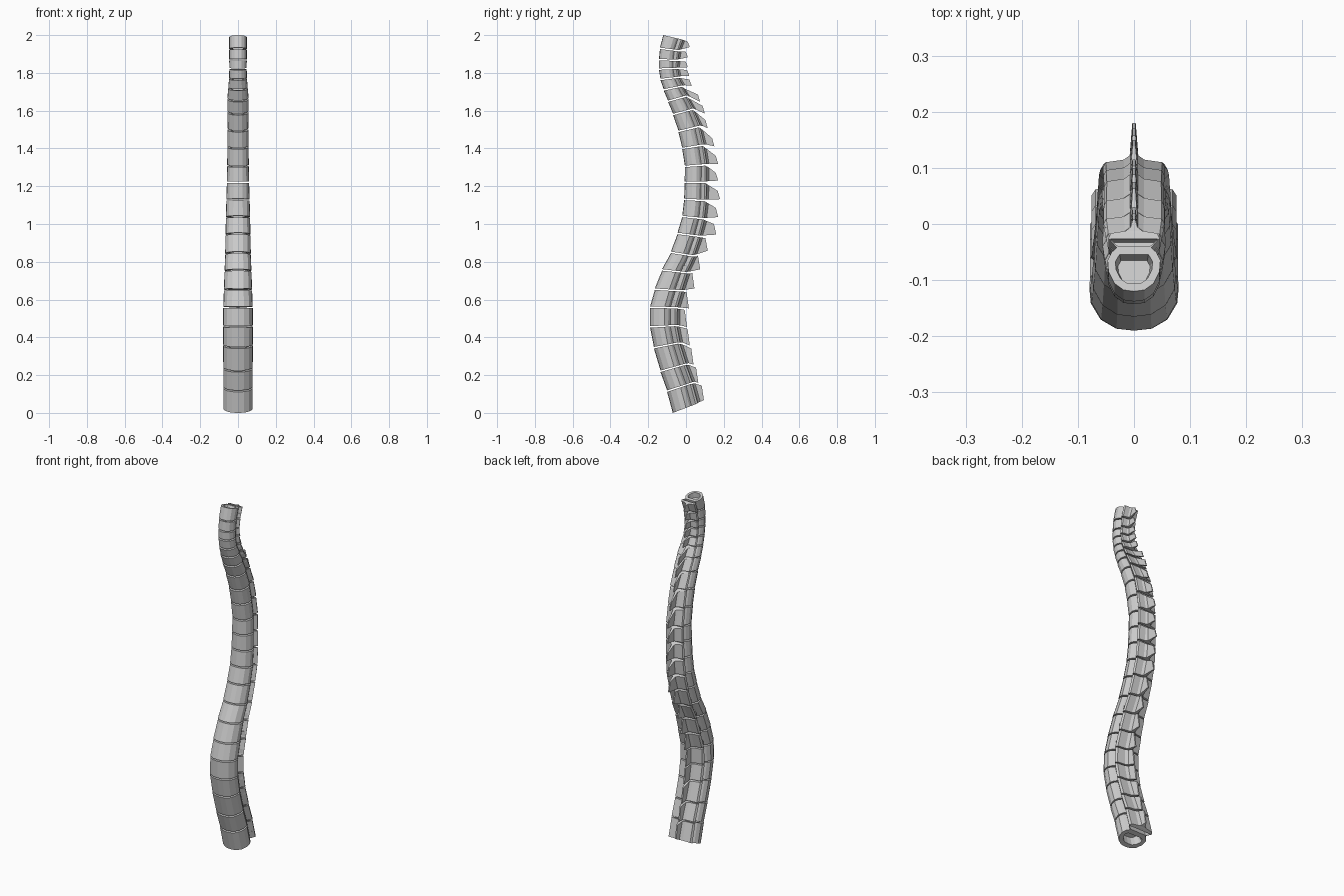
import bpy, bmesh
from mathutils import Vector

if "Cube" in bpy.data.objects:
    bpy.data.objects.remove(bpy.data.objects["Cube"])

# Per vertebra, bottom to top: top joint front (y, z), rear process tip (y, top z)
LEVELS = [
    (-.10, .115, .095, .145), (-.135, .22, .065, .24), (-.17, .345, .04, .34),
    (-.19, .455, .02, .445), (-.19, .56, .005, .545), (-.165, .655, .015, .64),
    (-.127, .757, .045, .74), (-.08, .85, .075, .835), (-.045, .95, .115, .925),
    (-.02, 1.04, .16, 1.0), (-.01, 1.13, .17, 1.085), (-.007, 1.22, .18, 1.175),
    (-.006, 1.305, .17, 1.27), (-.02, 1.40, .17, 1.36), (-.04, 1.49, .15, 1.455),
    (-.068, 1.58, .115, 1.55), (-.095, 1.65, .10, 1.625), (-.118, 1.71, .075, 1.685),
    (-.135, 1.765, .03, 1.765), (-.143, 1.82, .018, 1.815), (-.143, 1.87, .01, 1.86),
    (-.138, 1.93, .01, 1.913), (-.12, 2.004, .02, 1.967)]

# z: half width, body depth, joint slope, process tip height
KEYS = [
    (0, .078, .108, .38, .075), (.3, .078, .112, .25, .085), (.5, .08, .118, 0, .09),
    (.65, .075, .118, -.06, .085), (.85, .068, .102, -.16, .072), (1.05, .064, .096, -.10, .05),
    (1.25, .058, .095, .03, .04), (1.5, .055, .095, .25, .045), (1.66, .056, .085, .28, .04),
    (1.78, .046, .08, .1, .03), (2.01, .047, .085, -.25, .03)]

# Half cross-section: (x / half width, y / depth, share of the drop to the tip)
BODY = [(0, 0), (.4, .03), (.75, .17), (.97, .42), (1, .65), (.85, .82), (.66, .92)]
ARCH = [(.97, 1.12, 0), (.88, 1.22, .1), (.32, 1.27, .2), (.13, 1.35, .3)]


def sample(z):
    for a, b in zip(KEYS, KEYS[1:]):
        if z <= b[0]:
            t = max(0, (z - a[0]) / (b[0] - a[0]))
            return [p + (q - p) * t for p, q in zip(a[1:], b[1:])]
    return KEYS[-1][1:]


def section(bm, y, z, tip_y, tip_z):
    """Right and left vertex rows of one end of a vertebra."""
    w, d, slope, _ = sample(z)
    pts = [(u * w, y + v * d, z + slope * v * d) for u, v in BODY]
    for u, v, k in ARCH:
        pz = z + slope * v * d
        pts.append((u * w, y + v * d, pz + (tip_z - pz) * k))
    pts.append((.05 * w, tip_y, tip_z))
    right = [bm.verts.new(p) for p in pts]
    left = [right[0]] + [bm.verts.new((-p[0], p[1], p[2])) for p in pts[1:]]
    return right, left


def vertebra(name, low, high, tip):
    bm = bmesh.new()
    gap = .004
    mid = (low[1] + high[1]) / 2
    w, d, _, tip_h = sample(mid)
    bot = section(bm, low[0], low[1] + gap, tip[0], tip[1] - tip_h)
    top = section(bm, high[0], high[1] - gap, tip[0] - .012, tip[1])
    n = len(BODY)
    last = len(bot[0]) - 1
    # outer walls
    for side in (0, 1):
        b, t = bot[side], top[side]
        for i in range(last):
            bm.faces.new((b[i], b[i + 1], t[i + 1], t[i]))
    bm.faces.new((bot[0][last], bot[1][last], top[1][last], top[0][last]))
    # end caps
    dishes, canals = [], []
    for r, l in (bot, top):
        dishes.append(bm.faces.new(r[:n] + l[n - 1:0:-1]))
        for i in range(n - 1, last):
            f = bm.faces.new((r[i], r[i + 1], l[i + 1], l[i]))
            if i == n - 1:
                canals.append(f)
    bmesh.ops.recalc_face_normals(bm, faces=bm.faces)
    # hollow body ends and canal pits
    h = high[1] - low[1]
    bmesh.ops.inset_individual(bm, faces=dishes, thickness=w * .3, depth=0)
    bmesh.ops.inset_individual(bm, faces=dishes, thickness=w * .1, depth=-h * .4)
    bmesh.ops.inset_individual(bm, faces=canals, thickness=d * .04, depth=0)
    bmesh.ops.inset_individual(bm, faces=canals, thickness=.0005, depth=-h * .35)
    me = bpy.data.meshes.new(name)
    bm.to_mesh(me)
    bm.free()
    bpy.context.collection.objects.link(bpy.data.objects.new(name, me))


# Stack of vertebrae
low = (-.07, -.004)
for i, (fy, fz, ty, tz) in enumerate(LEVELS):
    region = "lumbar" if i < 5 else "thoracic" if i < 16 else "cervical"
    vertebra(f"{region}_vertebra_{i + 1:02d}", low, (fy, fz), (ty, tz))
    low = (fy, fz)
